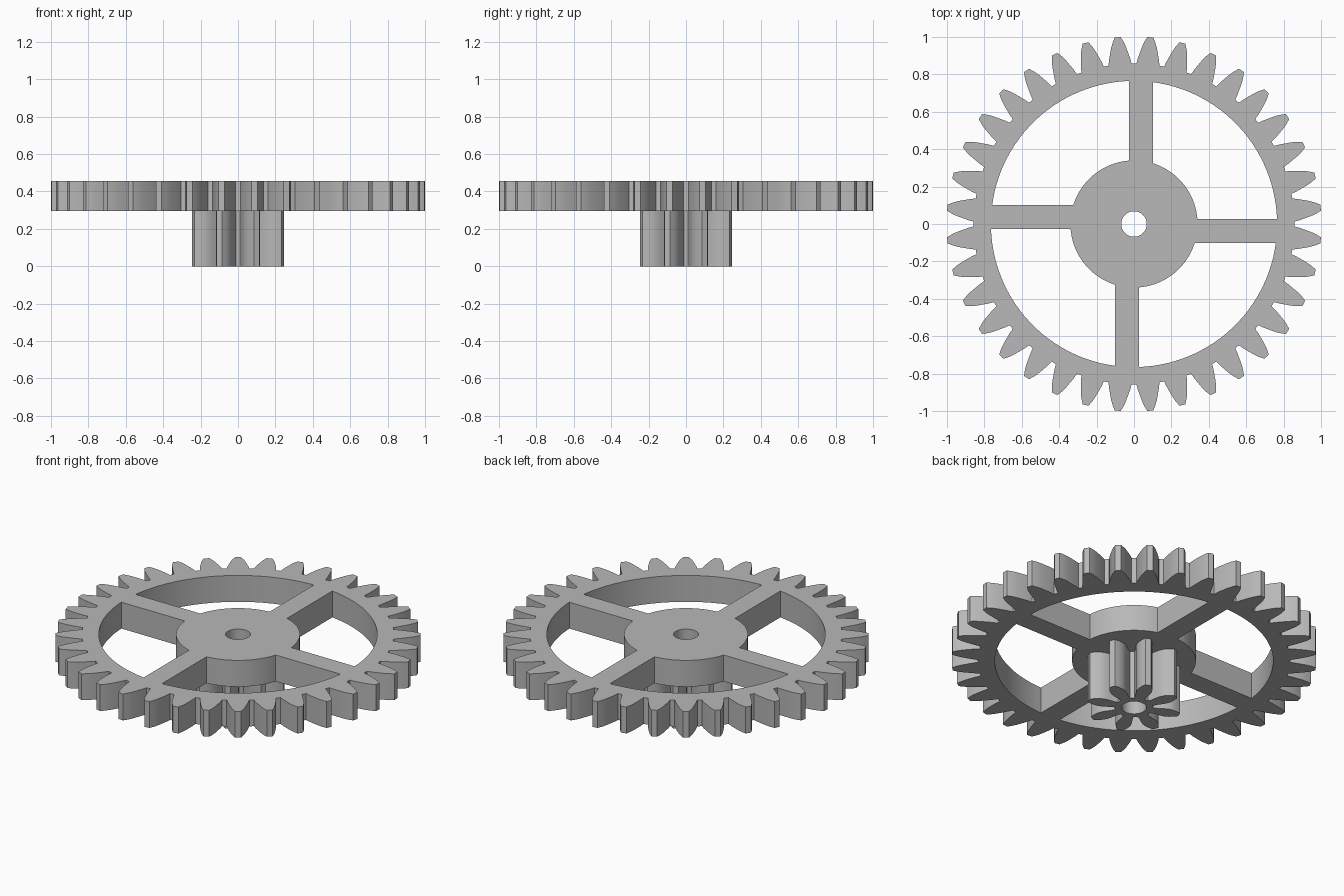
import bpy, bmesh
from math import pi, sin, cos, asin, acos, sqrt

cube = bpy.data.objects.get("Cube")
if cube:
    bpy.data.objects.remove(cube, do_unlink=True)

# Single grey material
grey = bpy.data.materials.new("light grey")
grey.use_nodes = True
colour = (0.48, 0.48, 0.48, 1)
grey.diffuse_color = colour
grey.node_tree.nodes["Principled BSDF"].inputs["Base Color"].default_value = colour


def turn(points, a):
    return [(x * cos(a) - y * sin(a), x * sin(a) + y * cos(a)) for x, y in points]


def arc(r, start, end, steps):
    angles = [start + (end - start) * i / steps for i in range(steps + 1)]
    return [(r * cos(a), r * sin(a)) for a in angles]


def gear_outline(teeth, flank):
    """Closed tooth outline from one flank given as (radius, half width)."""
    half = [(sqrt(r * r - w * w), w) for r, w in flank]
    tooth = [(x, -w) for x, w in half] + half[::-1]
    root = flank[0][0]
    outline = []
    for i in range(teeth):
        a = (i + 0.5) * 2 * pi / teeth
        outline += turn(tooth, a)
        outline += turn([(root, 0)], a + pi / teeth)
    return outline


def plate(name, loops, bottom, top):
    """Extrude an outline with holes between two heights."""
    curve = bpy.data.curves.new(name, "CURVE")
    curve.dimensions = "2D"
    curve.fill_mode = "BOTH"
    curve.extrude = (top - bottom) / 2
    for loop in loops:
        spline = curve.splines.new("POLY")
        spline.points.add(len(loop) - 1)
        for point, (x, y) in zip(spline.points, loop):
            point.co = (x, y, 0, 1)
        spline.use_cyclic_u = True
    obj = bpy.data.objects.new(name, curve)
    bpy.context.collection.objects.link(obj)
    obj.location.z = (top + bottom) / 2
    bpy.ops.object.select_all(action="DESELECT")
    obj.select_set(True)
    bpy.context.view_layer.objects.active = obj
    bpy.ops.object.convert(target="MESH")
    obj = bpy.context.object
    # Weld caps to walls
    bm = bmesh.new()
    bm.from_mesh(obj.data)
    bmesh.ops.remove_doubles(bm, verts=bm.verts, dist=0.0001)
    bmesh.ops.recalc_face_normals(bm, faces=bm.faces)
    bm.to_mesh(obj.data)
    bm.free()
    obj.data.materials.clear()
    obj.data.materials.append(grey)
    bpy.ops.object.shade_smooth_by_angle(angle=pi / 6)
    return obj


bore = arc(0.068, 0, 2 * pi, 48)[:-1]

# Window between two offset spokes
hub, rim = 0.34, 0.765
side, low = 0.102, 0.026
window = arc(hub, asin(low / hub), acos(side / hub), 24)
window += arc(rim, acos(side / rim), asin(low / rim), 32)
windows = [turn(window, i * pi / 2) for i in range(4)]

# Large spoked wheel
wheel_flank = [(0.857, 0.062), (0.885, 0.057), (0.915, 0.049),
               (0.948, 0.040), (0.975, 0.030), (1.002, 0.016)]
plate("spoked_gear_wheel", [gear_outline(36, wheel_flank), bore] + windows, 0.295, 0.455)

# Small pinion below the hub
pinion_flank = [(0.105, 0.029), (0.13, 0.031), (0.16, 0.038), (0.19, 0.042),
                (0.215, 0.039), (0.24, 0.029), (0.26, 0.016)]
plate("pinion", [gear_outline(8, pinion_flank), bore], 0, 0.295)
